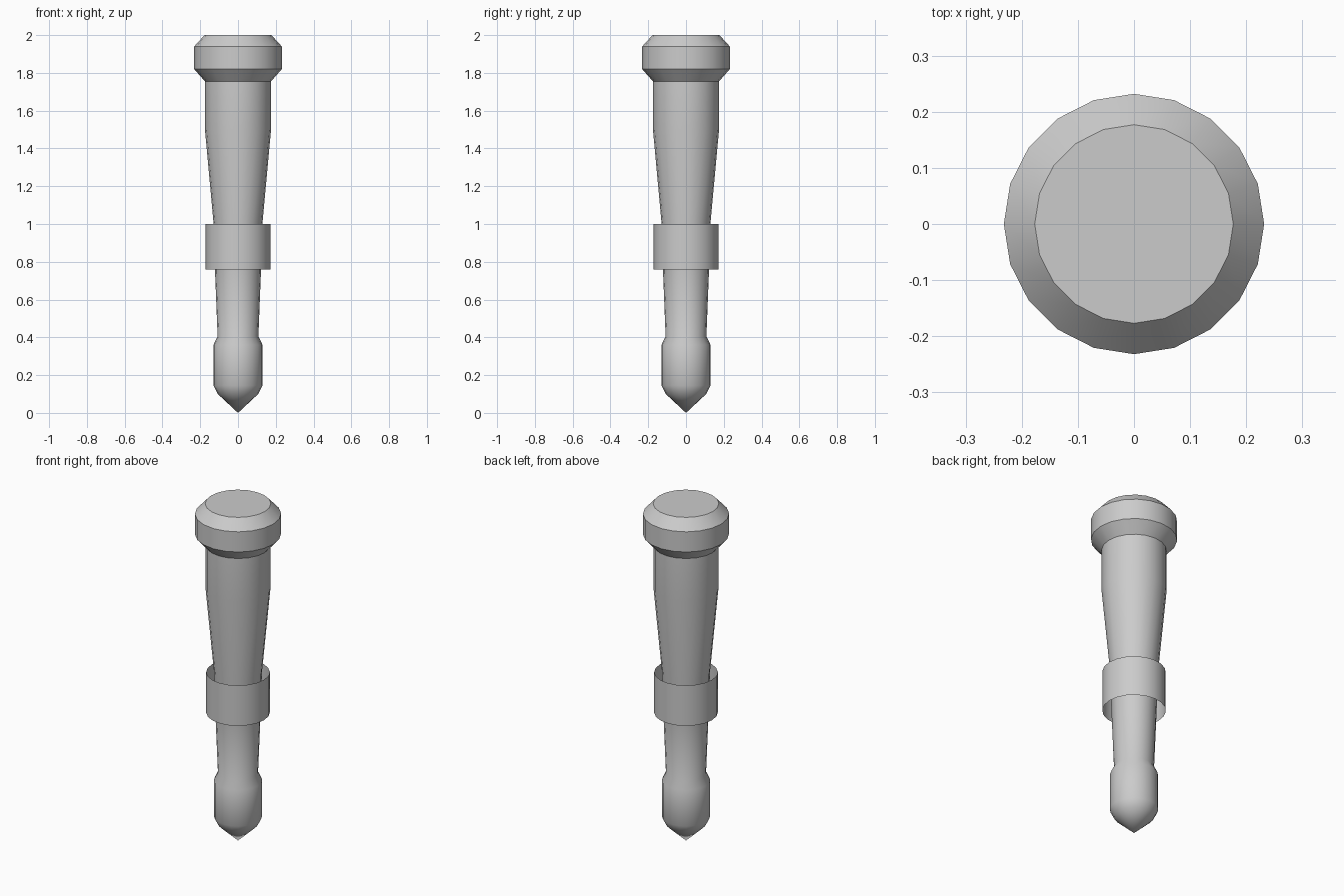
import bpy, bmesh, math

if "Cube" in bpy.data.objects:
    bpy.data.objects.remove(bpy.data.objects["Cube"])

SIDES = 20


def lathe(name, profile):
    """Revolve (radius, z) points around z; zero radius closes to the axis."""
    bm = bmesh.new()
    verts = [bm.verts.new((r, 0, z)) for r, z in profile]
    edges = [bm.edges.new(pair) for pair in zip(verts, verts[1:])]
    bmesh.ops.spin(bm, geom=verts + edges, cent=(0, 0, 0), axis=(0, 0, 1),
                   angle=math.tau, steps=SIDES, use_duplicate=False)
    bmesh.ops.remove_doubles(bm, verts=bm.verts, dist=1e-4)
    bmesh.ops.recalc_face_normals(bm, faces=bm.faces)
    # open tubes must face outward too
    f = max(bm.faces, key=lambda f: f.calc_center_median().xy.length)
    if f.normal.xy.dot(f.calc_center_median().xy) < 0:
        bmesh.ops.reverse_faces(bm, faces=bm.faces)
    mesh = bpy.data.meshes.new(name)
    bm.to_mesh(mesh)
    bm.free()
    obj = bpy.data.objects.new(name, mesh)
    bpy.context.collection.objects.link(obj)
    bpy.ops.object.select_all(action='DESELECT')
    obj.select_set(True)
    bpy.context.view_layer.objects.active = obj
    bpy.ops.object.shade_smooth_by_angle(angle=math.radians(32))
    return obj


# Shaft with pointed tip, tapered grip and bevelled head
lathe("shaft", [(0, 0), (0.107, 0.1), (0.13, 0.145), (0.13, 0.36),
                (0.108, 0.405), (0.122, 0.76), (0.129, 1.0),
                (0.175, 1.5), (0.175, 1.755), (0.232, 1.82),
                (0.232, 1.94), (0.177, 2.0), (0, 2.0)])

# Loose collar: an open thin tube around the shaft
lathe("collar", [(0.171, 0.76), (0.171, 1.0)])
